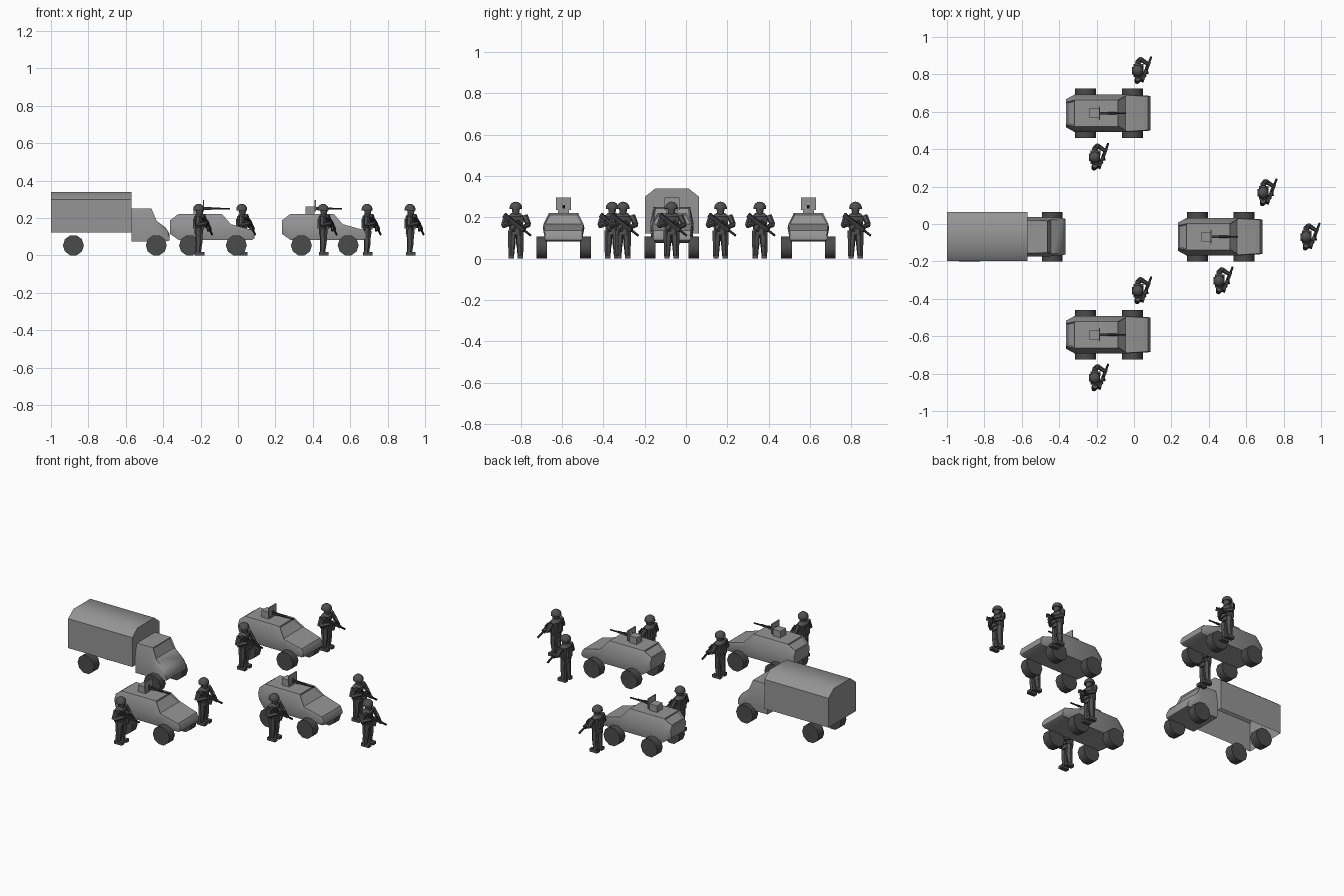
import bpy, bmesh
from math import pi, radians
from mathutils import Vector, Matrix

if "Cube" in bpy.data.objects:
    bpy.data.objects.remove(bpy.data.objects["Cube"])


def material(name, v):
    m = bpy.data.materials.new(name)
    m.diffuse_color = (v, v, v, 1)
    m.use_nodes = True
    m.node_tree.nodes["Principled BSDF"].inputs["Base Color"].default_value = m.diffuse_color
    return m


PAINT = material("paint", 0.3)
RUBBER = material("rubber", 0.07)
UNIFORM = material("uniform", 0.08)
GUNMETAL = material("gunmetal", 0.04)


def finish(bm, name, mat=PAINT):
    bmesh.ops.recalc_face_normals(bm, faces=bm.faces)
    me = bpy.data.meshes.new(name)
    bm.to_mesh(me)
    bm.free()
    me.materials.append(mat)
    me.shade_smooth()
    me.set_sharp_from_angle(angle=radians(46))
    ob = bpy.data.objects.new(name, me)
    bpy.context.collection.objects.link(ob)
    return ob


def loft(name, sections, recess=(), open_bottom=False):
    """Each section: x, then half-profile (y, z) points from bottom to top, mirrored in y."""
    bm = bmesh.new()
    rings = []
    for x, *half in sections:
        pts = [(-y, z) for y, z in half] + [(y, z) for y, z in reversed(half)]
        rings.append([bm.verts.new((x, y, z)) for y, z in pts])
    n = len(rings[0])
    faces = {}
    for s, (a, b) in enumerate(zip(rings, rings[1:])):
        for k in range(n - open_bottom):
            j = (k + 1) % n
            faces[s, k] = bm.faces.new((a[k], b[k], b[j], a[j]))
    bm.faces.new(rings[0])
    bm.faces.new(rings[-1])
    bmesh.ops.recalc_face_normals(bm, faces=bm.faces)
    for key in recess:
        bmesh.ops.inset_individual(bm, faces=[faces[key]], thickness=0.008, depth=-0.007)
    return finish(bm, name)


def box(name, lo, hi, mat=PAINT):
    lo, hi = Vector(lo), Vector(hi)
    bm = bmesh.new()
    bmesh.ops.create_cube(bm, size=1, matrix=Matrix.Translation((lo + hi) / 2)
                          @ Matrix.Diagonal((*(hi - lo), 1)))
    return finish(bm, name, mat)


def rod(name, p, q, r1, r2=None, n=6, mat=PAINT, squash=1):
    """Tapered prism from p to q; squash flattens it along x."""
    p, q = Vector(p), Vector(q)
    d = q - p
    bm = bmesh.new()
    bmesh.ops.create_cone(bm, cap_ends=True, segments=n, radius1=r1,
                          radius2=r1 if r2 is None else r2, depth=d.length)
    bmesh.ops.rotate(bm, verts=bm.verts, matrix=Matrix.Rotation(pi / n, 3, 'Z'))
    m = Matrix.Translation((p + q) / 2) @ d.to_track_quat('Z', 'Y').to_matrix().to_4x4()
    bm.transform(m if squash == 1 else m @ Matrix.Diagonal((squash, 1, 1, 1)))
    return finish(bm, name, mat)


def wheels(xs):
    return [rod("wheel", (x, s * 0.08, 0.054), (x, s * 0.132, 0.054), 0.056, n=10, mat=RUBBER)
            for x in xs for s in (-1, 1)]


def place(parts, spots):
    """Move the parts to the first spot and add linked copies at the others."""
    for spot in spots[1:]:
        for o in parts:
            c = o.copy()
            c.location = spot
            bpy.context.collection.objects.link(c)
    for o in parts:
        o.location = spots[0]


# ---- Truck ----
cab = loft("truck_cab", [
    (-0.57, (0.10, 0.075), (0.105, 0.17), (0.088, 0.25)),
    (-0.462, (0.10, 0.075), (0.105, 0.17), (0.085, 0.25)),
    (-0.435, (0.10, 0.075), (0.104, 0.155), (0.092, 0.185)),
    (-0.385, (0.096, 0.075), (0.10, 0.13), (0.085, 0.147)),
    (-0.366, (0.09, 0.08), (0.095, 0.10), (0.085, 0.115)),
], recess=[(1, 2)])

# Cargo cover, open underneath
cover = loft("cargo_cover", [(x, (0.131, 0.122), (0.131, 0.30), (0.08, 0.34))
                             for x in (-1.0, -0.57)], open_bottom=True)
place([cab, cover] + wheels((-0.88, -0.437)), [(0, -0.068, 0)])

# ---- Armoured cars ----
car = [loft("car_hull", [
    (-0.225, (0.065, 0.115), (0.075, 0.16), (0.06, 0.188)),
    (-0.18, (0.085, 0.083), (0.10, 0.15), (0.07, 0.222)),
    (0.052, (0.085, 0.083), (0.10, 0.15), (0.07, 0.222)),
    (0.1, (0.088, 0.083), (0.10, 0.145), (0.097, 0.167)),
    (0.213, (0.085, 0.083), (0.094, 0.12), (0.09, 0.136)),
    (0.226, (0.085, 0.09), (0.092, 0.10), (0.088, 0.112)),
], recess=[(0, 2), (2, 2)])]
car += wheels((-0.121, 0.129))

# Roof turret, split gun shield and machine gun
car.append(box("turret_box", (-0.1, -0.026, 0.22), (-0.05, 0.026, 0.262)))
for s in (-1, 1):
    ys = sorted((s * 0.009, s * 0.037))
    car.append(box("gun_shield", (-0.05, ys[0], 0.235), (-0.043, ys[1], 0.295)))
car.append(box("gun_shield_bridge", (-0.05, -0.009, 0.268), (-0.043, 0.009, 0.295)))
car.append(box("gun_body", (-0.06, -0.006, 0.243), (-0.005, 0.006, 0.259), GUNMETAL))
car.append(rod("gun_barrel", (-0.005, 0, 0.251), (0.096, 0, 0.25), 0.0045, mat=GUNMETAL))
car.append(rod("gun_sleeve", (-0.005, 0, 0.251), (0.045, 0, 0.251), 0.0065, mat=GUNMETAL))
place(car, [(-0.138, 0.592, 0), (-0.138, -0.592, 0), (0.46, -0.068, 0)])

# ---- Soldiers, facing +x ----
man = []
U = dict(mat=UNIFORM)
for s in (-1, 1):
    man.append(box("boot", (-0.022, s * 0.022 - 0.013, 0), (0.03, s * 0.022 + 0.013, 0.018), UNIFORM))
    man.append(rod("shin", (-0.004, s * 0.022, 0.01), (0.002, s * 0.02, 0.07), 0.014, 0.018, **U))
    man.append(rod("thigh", (0.002, s * 0.02, 0.065), (0, s * 0.018, 0.135), 0.018, 0.021, **U))
man.append(rod("hips", (0, 0, 0.115), (0, 0, 0.14), 0.036, 0.034, n=8, squash=0.7, **U))
man.append(rod("torso", (0, 0, 0.135), (0, 0, 0.205), 0.034, 0.043, n=8, squash=0.65, **U))
man.append(rod("shoulders", (0, 0, 0.205), (0, 0, 0.222), 0.043, 0.022, n=8, squash=0.65, **U))
man.append(box("vest_pouches", (0.015, -0.026, 0.138), (0.029, 0.026, 0.168), UNIFORM))
man.append(box("back_pouch", (-0.031, -0.02, 0.145), (-0.015, 0.02, 0.195), UNIFORM))
man.append(rod("head", (0.004, 0, 0.213), (0.004, 0, 0.25), 0.016, 0.023, n=8, **U))

# Domed helmet
bm = bmesh.new()
bmesh.ops.create_uvsphere(bm, u_segments=10, v_segments=8, radius=0.031)
bmesh.ops.bisect_plane(bm, geom=bm.verts[:] + bm.edges[:] + bm.faces[:], plane_co=(0, 0, -0.004),
                       plane_no=(0, 0, -1), clear_outer=True)
bmesh.ops.holes_fill(bm, edges=[e for e in bm.edges if e.is_boundary])
bmesh.ops.translate(bm, verts=bm.verts, vec=(0, 0, 0.245))
man.append(finish(bm, "helmet", UNIFORM))

# Arms bent to hold the rifle
for shoulder, elbow, hand in (
        ((0, -0.043, 0.207), (-0.005, -0.06, 0.16), (0.04, -0.022, 0.172)),
        ((0, 0.043, 0.207), (0.014, 0.062, 0.165), (0.055, 0.035, 0.152))):
    man.append(rod("upper_arm", shoulder, elbow, 0.016, 0.013, **U))
    man.append(rod("forearm", elbow, hand, 0.013, 0.01, **U))

# Rifle laid diagonally across the chest
butt, muzzle = Vector((0.022, -0.055, 0.212)), Vector((0.072, 0.073, 0.112))
at = lambda t: butt.lerp(muzzle, t)
G = dict(mat=GUNMETAL)
man.append(rod("rifle_stock", at(0), at(0.28), 0.015, 0.01, n=4, **G))
man.append(rod("rifle_body", at(0.25), at(0.75), 0.013, n=4, **G))
man.append(rod("rifle_barrel", at(0.7), at(1), 0.006, n=6, **G))
man.append(rod("rifle_magazine", at(0.5), at(0.5) + Vector((0.004, -0.022, -0.03)), 0.009, n=4, **G))
man.append(rod("rifle_sight", at(0.42) + Vector((0.003, 0.009, 0.013)),
               at(0.58) + Vector((0.003, 0.009, 0.013)), 0.006, n=4, **G))
place(man, [(0.02, 0.82, 0), (-0.21, 0.357, 0), (0.69, 0.167, 0), (0.92, -0.07, 0),
            (0.455, -0.304, 0), (0.02, -0.357, 0), (-0.21, -0.823, 0)])
